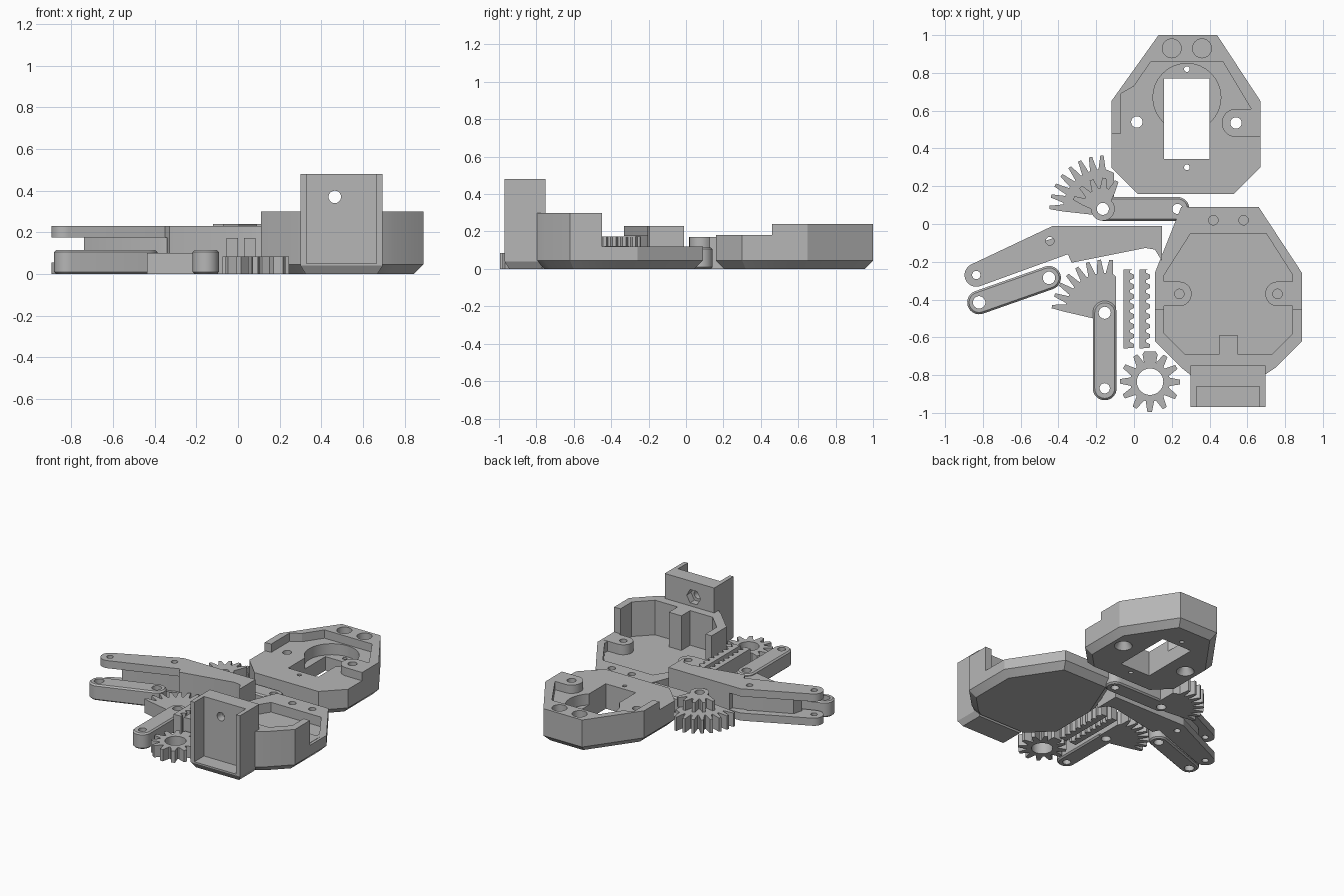
import bpy, bmesh, math
from mathutils import Vector, Matrix

if "Cube" in bpy.data.objects:
    bpy.data.objects.remove(bpy.data.objects["Cube"])

grey = bpy.data.materials.new("plain grey")
grey.use_nodes = True
COLOUR = (0.47, 0.47, 0.47, 1)
grey.diffuse_color = COLOUR
grey.node_tree.nodes["Principled BSDF"].inputs["Base Color"].default_value = COLOUR
TILT = Matrix.Rotation(math.pi / 2, 4, "X")


# ---- outline helpers ----
def arc(c, r, a0, a1, n=16):
    steps = [math.radians(a0 + (a1 - a0) * i / n) for i in range(n + 1)]
    return [(c[0] + r * math.cos(a), c[1] + r * math.sin(a)) for a in steps]


def circle(c, r, n=32):
    return arc(c, r, 0, 360, n)[:-1]


def rect(x0, y0, x1, y1):
    return [(x0, y0), (x1, y0), (x1, y1), (x0, y1)]


def stadium(p, q, r):
    a = math.degrees(math.atan2(q[1] - p[1], q[0] - p[0]))
    return arc(q, r, a - 90, a + 90) + arc(p, r, a + 90, a + 270)


def inset(poly, d):
    """Offset a convex outline inwards by d."""
    pts = [Vector(p) for p in poly]
    area = sum(a.x * b.y - a.y * b.x for a, b in zip(pts, pts[1:] + pts[:1]))
    s = 1 if area > 0 else -1
    out = []
    for i, p in enumerate(pts):
        e = (p - pts[i - 1]).normalized()
        f = (pts[(i + 1) % len(pts)] - p).normalized()
        m, n = Vector((-e.y, e.x)) * s, Vector((-f.y, f.x)) * s
        out.append(tuple(p + (m + n) * d / (1 + m.dot(n))))
    return out


def teeth(c, root, tip, count, a0, a1):
    """Tapered gear teeth between two angles."""
    pitch = (a1 - a0) / count
    out = []
    for i in range(count):
        for f, r in ((0.08, root), (0.33, tip), (0.37 + 0.25, tip), (0.9, root)):
            out += arc(c, r, a0 + pitch * (i + f), 0, 1)[:1]
    return out


# ---- solid helpers ----
def loft(name, rings, matrix=None):
    bm = bmesh.new()
    loops = [[bm.verts.new((x, y, z)) for x, y in poly] for poly, z in rings]
    for a, b in zip(loops, loops[1:]):
        for i in range(len(a)):
            j = (i + 1) % len(a)
            bm.faces.new((a[i], a[j], b[j], b[i]))
    bm.faces.new(loops[0][::-1])
    bm.faces.new(loops[-1])
    if matrix:
        bm.transform(matrix)
    bmesh.ops.recalc_face_normals(bm, faces=bm.faces)
    mesh = bpy.data.meshes.new(name)
    bm.to_mesh(mesh)
    bm.free()
    mesh.materials.append(grey)
    ob = bpy.data.objects.new(name, mesh)
    bpy.context.collection.objects.link(ob)
    return ob


def prism(name, poly, z0, z1, matrix=None):
    return loft(name, [(poly, z0), (poly, z1)], matrix)


def soft(name, poly, z0, z1, d=0.01):
    """Prism with both rims chamfered."""
    small = inset(poly, d)
    return loft(name, [(small, z0), (poly, z0 + d), (poly, z1 - d), (small, z1)])


def finish(ob, cutters=()):
    """Cut the part, then smooth only its round walls."""
    for cutter in cutters:
        cutter.hide_render = True
        mod = ob.modifiers.new("cut", "BOOLEAN")
        mod.operation, mod.solver, mod.object = "DIFFERENCE", "EXACT", cutter
    if cutters:
        graph = bpy.context.evaluated_depsgraph_get()
        mesh = bpy.data.meshes.new_from_object(ob.evaluated_get(graph))
        ob.modifiers.clear()
        ob.data = mesh
        for cutter in cutters:
            bpy.data.objects.remove(cutter)
    bpy.ops.object.select_all(action="DESELECT")
    ob.select_set(True)
    bpy.context.view_layer.objects.active = ob
    bpy.ops.object.shade_smooth_by_angle(angle=math.radians(25))


def bore(c, r, z0=-0.1, z1=0.6):
    return prism("cutter", circle(c, r), z0, z1)


# ---- lid with motor window ----
lid_outline = [(0.13, 1), (0.44, 1), (0.67, 0.65), (0.67, 0.3), (0.53, 0.16),
               (0.02, 0.16), (-0.12, 0.3), (-0.12, 0.65)]
lid = loft("lid", [(inset(lid_outline, 0.045), 0), (lid_outline, 0.045), (lid_outline, 0.24)])
step = [(-0.2, 0.1), (-0.2, 0.47), (-0.07, 0.48), (-0.07, 0.69), (0, 0.73), (0.09, 0.86),
        (0.47, 0.86), (0.62, 0.61)] + arc((0.54, 0.535), 0.075, 90, 270) + [(0.8, 0.46), (0.8, 0.1)]
cuts = [prism("cutter", step, 0.18, 0.4),
        prism("cutter", rect(0.16, 0.345, 0.4, 0.77), -0.1, 0.4),
        bore((0.28, 0.67), 0.18, 0.1)]
cuts += [bore((x, 0.93), 0.05, 0.1) for x in (0.2, 0.36)]
cuts += [bore((0.28, y), 0.015) for y in (0.3, 0.82)]
for c in ((0.015, 0.54), (0.54, 0.535)):
    cuts += [bore(c, 0.03), loft("cutter", [(circle(c, 0.065), -0.01), (circle(c, 0.028), 0.05)])]
finish(lid, cuts)

# ---- base tray ----
tray_outline = [(0.25, 0.09), (0.66, 0.09), (0.89, -0.26), (0.89, -0.62), (0.75, -0.76),
                (0.69, -0.8), (0.3, -0.8), (0.25, -0.76), (0.11, -0.62), (0.11, -0.26)]
tray = loft("base_tray", [(inset(tray_outline, 0.045), 0), (tray_outline, 0.045), (tray_outline, 0.3)])
pocket = [(0.3, -0.05), (0.7, -0.05), (0.84, -0.27), (0.84, -0.58), (0.73, -0.69), (0.55, -0.69),
          (0.55, -0.59), (0.45, -0.59), (0.45, -0.69), (0.27, -0.69), (0.16, -0.58), (0.16, -0.27)]
finish(tray, [prism("cutter", pocket, 0.05, 0.5),
              prism("cutter", rect(0, -0.45, 1, 0.3), 0.12, 0.5)]
       + [bore((x, 0.02), 0.025, 0.06) for x in (0.42, 0.58)])

# screw bosses joined to the tray walls
for side, x, wall in (("right", 0.24, 0.13), ("left", 0.76, 0.87)):
    boss = prism(side + "_boss", arc((x, -0.37), 0.065, 90, 270) + rect(wall, -0.435, wall, -0.305)[1:3]
                 if wall > x else arc((x, -0.37), 0.065, -90, 90)
                 + [(wall, -0.305), (wall, -0.435)], 0.04, 0.122)
    finish(boss, [bore((x, -0.37), 0.025, 0.06)])

# ---- mounting bracket, open to the front ----
foot = rect(0.3, -0.97, 0.695, -0.75)
bracket = loft("mount_bracket", [(inset(foot, 0.025), 0), (foot, 0.04), (foot, 0.48)])
finish(bracket, [prism("cutter", rect(0.33, -1.1, 0.665, -0.86), 0.05, 0.7),
                 prism("cutter", circle((0.465, 0.37), 0.03), 0.7, 0.95, TILT),
                 prism("cutter", circle((0.465, 0.37), 0.055, 6), 0.7, 0.8, TILT)])

# ---- driven levers with toothed sectors ----
for name, c, end, a0, a1, count in (("rear", (-0.165, 0.08), (0.23, 0.08), 85, 185, 8),
                                    ("front", (-0.155, -0.47), (-0.155, -0.87), 77, 180, 8)):
    bar = soft(name + "_lever", stadium(c, end, 0.063), 0, 0.115)
    finish(bar, [bore(c, 0.032), bore(end, 0.027)])
    edge = [(c[0] + 0.06, c[1]), (c[0] + 0.06, c[1] + 0.19)]
    low = [(c[0] - 0.06, c[1] - 0.03)]
    sector = prism(name + "_sector_gear", edge + teeth(c, 0.21, 0.282, count, a0, a1) + low, 0, 0.1)
    finish(sector, [bore(c, 0.032)])

# smaller raised sector and hub on the rear lever
hub = (-0.165, 0.08)
small = prism("raised_sector", arc(hub, 0.063, 180, 405) + teeth(hub, 0.11, 0.165, 5, 52, 172), 0.1, 0.17)
finish(small, [bore(hub, 0.032)])

# ---- plain link ----
p, q = (-0.82, -0.415), (-0.45, -0.285)
finish(soft("link", stadium(p, q, 0.063), 0, 0.115), [bore(p, 0.033), bore(q, 0.033)])

# ---- gripper finger: two plates, thin web, solid tip ----
tip_start = -0.34
finger = (arc((-0.835, -0.27), 0.062, 115, 290)
          + [(-0.35, -0.16), (-0.33, -0.205), (0.06, -0.127), (0.11, -0.135),
             (0.148, -0.195), (0.148, -0.01), (-0.43, -0.01)])
pins = ((-0.835, -0.27), (-0.445, -0.09))
for name, z0, z1 in (("lower", 0, 0.055), ("upper", 0.175, 0.23)):
    finish(prism("finger_%s_plate" % name, finger, z0, z1), [bore(c, 0.022) for c in pins])
web = [(-0.74, -0.27), (-0.72, -0.2), (-0.5, -0.1), (-0.33, -0.04), (-0.33, -0.155), (-0.38, -0.15)]
finish(prism("finger_web", web, 0.05, 0.18))
tip = [(tip_start, -0.01), (tip_start, -0.18)] + finger[-6:-1]
finish(prism("finger_tip", tip, 0.05, 0.18))

# ---- pair of toothed racks ----
for name, x in (("right", -0.055), ("left", 0.028)):
    count, length = 8, 0.42
    pitch = length / count
    profile = [(x, -0.24), (x, -0.66)]
    for i in range(count):
        y = -0.66 + i * pitch
        profile += [(x + 0.056, y + pitch * 0.1), (x + 0.056, y + pitch * 0.45),
                    (x + 0.035, y + pitch * 0.65), (x + 0.035, y + pitch * 0.9)]
    finish(prism(name + "_rack", profile + [(x + 0.05, -0.24)], 0, 0.172))

# ---- pinion with a screw tab ----
centre = (0.085, -0.835)
pinion = prism("pinion", teeth(centre, 0.105, 0.16, 12, -15 + 90, 360 + 75), 0, 0.085)
finish(pinion, [bore(centre, 0.07)])
tab = [(0.055, -0.745), (0.045, -0.69), (0.055, -0.675), (0.115, -0.675), (0.125, -0.69), (0.115, -0.745)]
finish(prism("pinion_tab", tab, 0, 0.085), [bore((0.085, -0.725), 0.012)])
